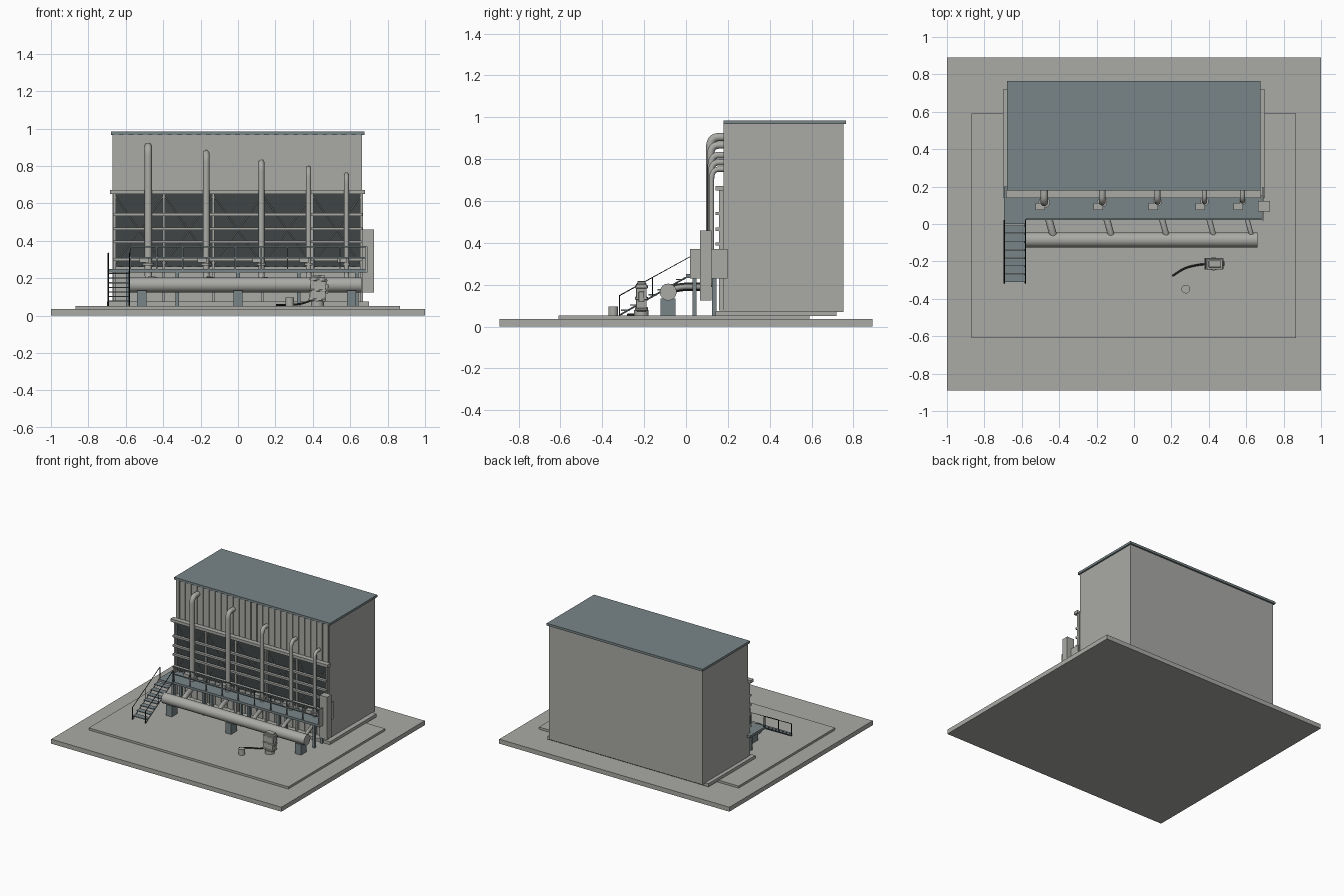
import bpy
from mathutils import Vector

cube = bpy.data.objects.get("Cube")
if cube:
    bpy.data.objects.remove(cube, do_unlink=True)


def material(name, rgb):
    m = bpy.data.materials.new(name)
    m.use_nodes = True
    m.diffuse_color = (*rgb, 1)
    m.node_tree.nodes["Principled BSDF"].inputs["Base Color"].default_value = (*rgb, 1)
    return m


GREY = material("light grey", (0.40, 0.40, 0.38))
BLUE = material("blue grey steel", (0.19, 0.235, 0.245))
DARK = material("dark louvre", (0.05, 0.06, 0.062))
BLACK = material("black rubber", (0.02, 0.02, 0.022))


def box(name, x, y, z, mat=GREY):
    """Box given by its (low, high) range on each axis."""
    bpy.ops.mesh.primitive_cube_add(size=1, location=[sum(r) / 2 for r in (x, y, z)])
    ob = bpy.context.object
    ob.name = name
    ob.scale = [r[1] - r[0] for r in (x, y, z)]
    bpy.ops.object.transform_apply(location=False, rotation=False, scale=True)
    ob.data.materials.append(mat)
    return ob


def around(c, w):
    return (c - w / 2, c + w / 2)


def cylinder(name, loc, r, depth, mat=GREY, axis="Z", sides=32):
    turn = (0, 1.5708, 0) if axis == "X" else (0, 0, 0)
    bpy.ops.mesh.primitive_cylinder_add(vertices=sides, radius=r, depth=depth,
                                        location=loc, rotation=turn)
    ob = bpy.context.object
    ob.name = name
    ob.data.materials.append(mat)
    bpy.ops.object.shade_smooth_by_angle()
    return ob


def tube(name, points, r, mat=GREY, bend=0.0, sides=2):
    """Round bar along a polyline, with its corners rounded by 'bend'."""
    pts = [Vector(p) for p in points]
    path = [pts[0]]
    for a, b, c in zip(pts, pts[1:], pts[2:]):
        if bend == 0:
            path.append(b)
            continue
        p = b + (a - b).normalized() * min(bend, (a - b).length * 0.48)
        q = b + (c - b).normalized() * min(bend, (c - b).length * 0.48)
        for i in range(9):
            t = i / 8
            path.append(p * (1 - t) ** 2 + b * 2 * t * (1 - t) + q * t * t)
    path.append(pts[-1])
    cu = bpy.data.curves.new(name, "CURVE")
    cu.dimensions = "3D"
    cu.bevel_depth = r
    cu.bevel_resolution = sides
    cu.use_fill_caps = True
    sp = cu.splines.new("POLY")
    sp.points.add(len(path) - 1)
    for point, co in zip(sp.points, path):
        point.co = (*co, 1)
    cu.materials.append(mat)
    ob = bpy.data.objects.new(name, cu)
    bpy.context.collection.objects.link(ob)
    return ob


# Ground slabs and building
box("base_slab", (-1, 1), (-0.89, 0.89), (0, 0.035))
box("inner_pad", (-0.87, 0.865), (-0.61, 0.59), (0.035, 0.052))
box("building_plinth", (-0.70, 0.70), (0.14, 0.72), (0.05, 0.075))
box("building", (-0.67, 0.663), (0.187, 0.752), (0.07, 0.967))
box("roof", (-0.68, 0.675), (0.178, 0.765), (0.967, 0.985), BLUE)

# Ribbed front cladding
RIBS = 26
for i in range(RIBS):
    x = -0.65 + i * 1.295 / (RIBS - 1)
    box("cladding_rib", around(x, 0.026), (0.18, 0.19), (0.076, 0.967))

# Dark louvre bank with frame
box("louvre_panel", (-0.66, 0.655), (0.174, 0.19), (0.26, 0.652), DARK)
columns = [-0.66 + i * 0.264 for i in range(6)]
for x in columns:
    box("frame_column", around(x, 0.014), (0.158, 0.18), (0.076, 0.655))
for z in (0.30, 0.395, 0.465, 0.54):
    box("frame_rail", (-0.667, 0.665), (0.14, 0.162), around(z, 0.015))
box("frame_top_beam", (-0.685, 0.68), (0.14, 0.178), (0.65, 0.672))
for a, b in zip(columns, columns[1:]):
    for low, high in ((a, b), (b, a)):
        tube("cross_brace", [(low, 0.167, 0.27), (high, 0.167, 0.645)], 0.0028, GREY, sides=0)

# Main header pipe on its pedestals
cylinder("header_pipe", (0.04, -0.085, 0.165), 0.04, 1.24, axis="X")
for x in (-0.515, 0, 0.607):
    box("header_pedestal", around(x, 0.05), (-0.122, -0.05), (0.05, 0.135), BLUE)

# Branch risers, each stepping down in height and bore
for x, top, r in ((-0.48, 0.925, 0.020), (-0.17, 0.885, 0.018), (0.125, 0.835, 0.016),
                  (0.377, 0.80, 0.015), (0.58, 0.765, 0.013)):
    y = 0.135 - r
    tube("riser_pipe", [(x + 0.055, -0.085, 0.17), (x + 0.04, -0.03, 0.19),
                        (x + 0.015, 0.06, 0.19), (x, y, 0.19),
                        (x, y, top - r), (x, 0.20, top - r)], r, bend=0.05, sides=4)
    cylinder("riser_flange", (x, y, 0.275), r * 1.5, 0.012)
    box("valve_actuator", around(x - 0.022, 0.05), (0.075, 0.112), (0.283, 0.31))

# Walkway with legs and guard rail
box("walkway_deck", (-0.58, 0.69), (0.022, 0.155), (0.232, 0.25), BLUE)
box("stair_landing", (-0.695, -0.58), (0.0, 0.20), (0.232, 0.25), BLUE)
for x in (-0.59, -0.325, 0.0, 0.325, 0.635):
    for y in (0.04, 0.135):
        box("walkway_leg", around(x, 0.02), around(y, 0.02), (0.052, 0.235), BLUE)
for i in range(10):
    x = -0.575 + i * 1.26 / 9
    box("guard_post", around(x, 0.007), around(0.026, 0.007), (0.25, 0.37), BLUE)
for z in (0.31, 0.368):
    box("guard_rail", (-0.578, 0.69), around(0.026, 0.007), around(z, 0.007), BLUE)
box("walkway_end_panel", (0.685, 0.692), (0.018, 0.198), (0.23, 0.37))
box("control_cabinet", (0.663, 0.727), (0.067, 0.122), (0.125, 0.46))

# Stair with open treads
STEPS = 7
for i in range(STEPS):
    y = -0.29 + i * 0.0437
    z = 0.078 + i * 0.0245
    box("stair_tread", (-0.695, -0.58), around(y, 0.042), around(z, 0.006), BLUE)
for x in (-0.694, -0.581):
    tube("stair_stringer", [(x, -0.315, 0.056), (x, 0.0, 0.235)], 0.004, BLUE, sides=0)
    tube("stair_handrail", [(x, -0.318, 0.052), (x, -0.318, 0.148),
                            (x, 0.022, 0.335), (x, 0.022, 0.25)], 0.003, BLACK, sides=0)
    tube("stair_baluster", [(x, -0.16, 0.14), (x, -0.16, 0.235)], 0.003, BLACK, sides=0)

# Standing pump unit, slightly tilted
pump = box("pump_body", (0.385, 0.47), (-0.238, -0.188), (0.075, 0.205))
parts = [pump,
         box("pump_cap", (0.395, 0.462), (-0.232, -0.194), (0.205, 0.217)),
         box("pump_side_box", (0.466, 0.482), (-0.226, -0.2), (0.12, 0.17))]
for z in (0.085, 0.135, 0.19):
    parts.append(box("pump_band", (0.38, 0.475), (-0.244, -0.182), around(z, 0.010)))
for ob in parts:
    mod = ob.modifiers.new("soft_edges", "BEVEL")
    mod.width = 0.004
    mod.segments = 2
    if ob is not pump:
        ob.parent = pump
        ob.matrix_parent_inverse = pump.matrix_basis.inverted()
pump.rotation_euler = (0, 0.06, 0)
cylinder("pump_foot", (0.425, -0.213, 0.063), 0.035, 0.03)

# Suction hose and bucket
tube("suction_hose", [(0.40, -0.213, 0.085), (0.34, -0.218, 0.062), (0.27, -0.235, 0.058),
                      (0.205, -0.278, 0.057)], 0.005, BLACK, bend=0.03)
cylinder("bucket", (0.277, -0.348, 0.074), 0.023, 0.046)
